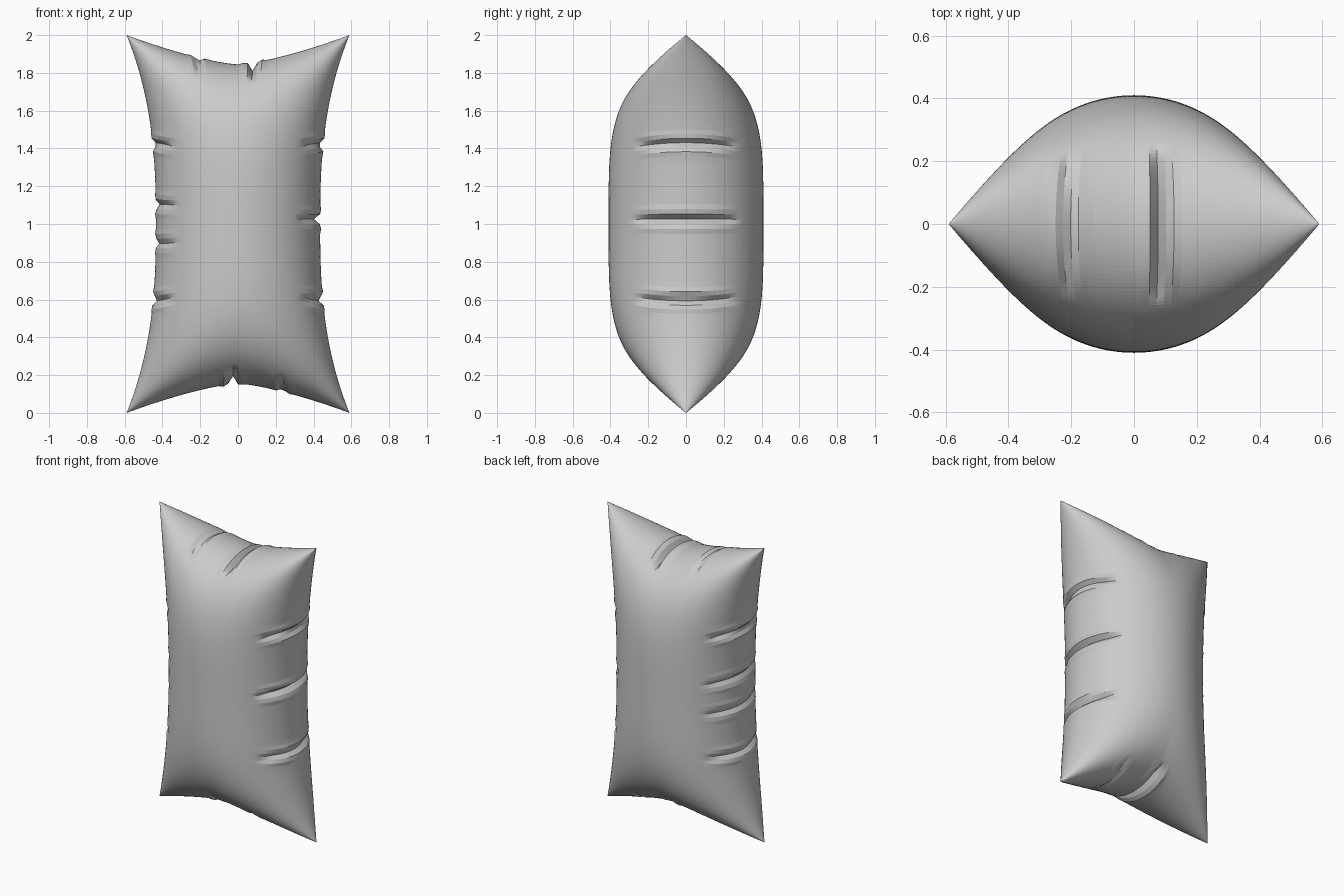
import bpy, bmesh, math

if "Cube" in bpy.data.objects:
    bpy.data.objects.remove(bpy.data.objects["Cube"])

NU, NV = 72, 120          # grid across and up each sheet

# Folds: (sign of edge, position along edge, depth)
SIDE_FOLDS = [(1, 1.42, .028), (1, 1.025, .034), (1, .60, .028),
              (-1, 1.42, .024), (-1, 1.10, .022), (-1, .90, .02), (-1, .60, .024)]
END_FOLDS = [(1, .08, .045), (1, -.21, .018), (-1, -.03, .045), (-1, .235, .015)]


def ramp(t, start, end):
    t = max(0.0, min(1.0, (t - start) / (end - start)))
    return t * t * (3 - 2 * t)


def fold(s, width):
    # sharp groove with soft ripples beside it
    return math.exp(-(s / width) ** 2) - .18 * math.exp(-((abs(s) - 2.6 * width) / width) ** 2)


def point(i, j, side):
    u = math.sin(math.pi * (i / NU - .5))
    v = math.sin(math.pi * (j / NV - .5))
    x = u * (.435 + .155 * abs(v) ** 2.6)
    z = 1 + v * (.845 + .155 * abs(u) ** 1.4)
    y = side * .41 * math.sqrt(max(0, 1 - u * u)) * math.sqrt(max(0, 1 - v ** 4))
    if i in (0, NU) or j in (0, NV):
        y = 0.0
    dx = dz = 0.0
    for s, p, d in SIDE_FOLDS:
        if s * u > 0:
            dx -= s * d * fold(z - p, .017) * ramp(abs(u), .68, .92)
    for s, p, d in END_FOLDS:
        if s * v > 0:
            dz -= s * d * fold(x - p, .016) * ramp(abs(v), .87, .97)
    return (x + dx, y, z + dz)


# Inflated pillow: two sheets joined along the rim
bm = bmesh.new()
for side in (-1, 1):
    g = [[bm.verts.new(point(i, j, side)) for j in range(NV + 1)] for i in range(NU + 1)]
    for i in range(NU):
        for j in range(NV):
            bm.faces.new((g[i][j], g[i + 1][j], g[i + 1][j + 1], g[i][j + 1]))
bmesh.ops.remove_doubles(bm, verts=bm.verts, dist=1e-5)
bmesh.ops.recalc_face_normals(bm, faces=bm.faces)
mesh = bpy.data.meshes.new("pillow")
bm.to_mesh(mesh)
bm.free()
pillow = bpy.data.objects.new("pillow", mesh)
bpy.context.collection.objects.link(pillow)
